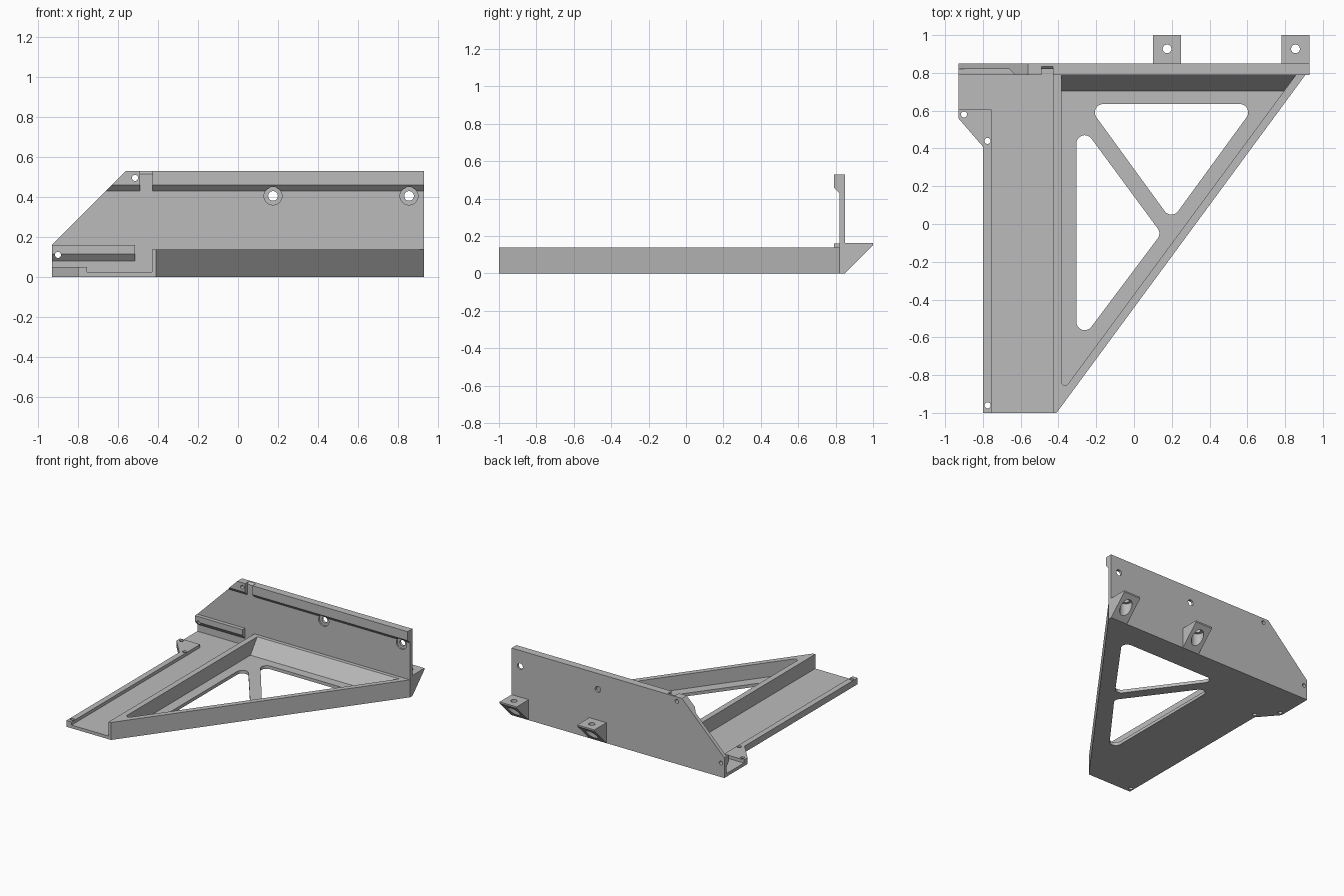
import bpy, bmesh, math
from mathutils import Vector

cube = bpy.data.objects.get("Cube")
if cube:
    bpy.data.objects.remove(cube, do_unlink=True)

grey = bpy.data.materials.new("plain grey")
grey.use_nodes = True
grey.diffuse_color = (0.5, 0.5, 0.5, 1)
grey.node_tree.nodes["Principled BSDF"].inputs["Base Color"].default_value = (0.5, 0.5, 0.5, 1)


def loft(name, start, end):
    """Solid between two matching loops of 3D points."""
    bm = bmesh.new()
    a = [bm.verts.new(p) for p in start]
    b = [bm.verts.new(p) for p in end]
    bm.faces.new(a)
    bm.faces.new(b)
    for i in range(len(a)):
        j = (i + 1) % len(a)
        bm.faces.new((a[i], a[j], b[j], b[i]))
    bmesh.ops.recalc_face_normals(bm, faces=bm.faces)
    mesh = bpy.data.meshes.new(name)
    bm.to_mesh(mesh)
    bm.free()
    mesh.materials.append(grey)
    ob = bpy.data.objects.new(name, mesh)
    bpy.context.collection.objects.link(ob)
    return ob


def prism(name, pts, low, high, axis="z"):
    """Extrude a 2D outline along an axis."""
    place = {"x": lambda p, t: (t, p[0], p[1]),
             "y": lambda p, t: (p[0], t, p[1]),
             "z": lambda p, t: (p[0], p[1], t)}[axis]
    return loft(name, [place(p, low) for p in pts], [place(p, high) for p in pts])


def circle(x, y, r, n=32):
    return [(x + r * math.cos(math.tau * i / n), y + r * math.sin(math.tau * i / n))
            for i in range(n)]


def rounded(pts, radii, steps=8):
    """Replace the corners of an outline with tangent arcs."""
    out = []
    for i, r in enumerate(radii):
        p = Vector(pts[i])
        u = (Vector(pts[i - 1]) - p).normalized()
        v = (Vector(pts[(i + 1) % len(pts)]) - p).normalized()
        if r == 0:
            out.append(tuple(p))
            continue
        half = u.angle(v) / 2
        mid = (u + v).normalized()
        centre = p + mid * r / math.sin(half)
        first = p + u * r / math.tan(half) - centre
        last = p + v * r / math.tan(half) - centre
        for k in range(steps + 1):
            t = k / steps
            sweep = math.pi - 2 * half
            d = (first * math.sin((1 - t) * sweep) + last * math.sin(t * sweep)) / math.sin(sweep)
            out.append(tuple(centre + d))
    return out


def cut(targets, cutters):
    """Subtract cutters from targets, then remove the cutters."""
    for ob in targets:
        for c in cutters:
            mod = ob.modifiers.new("cut", "BOOLEAN")
            mod.operation = "DIFFERENCE"
            mod.solver = "EXACT"
            mod.object = c
        bpy.context.view_layer.update()
        mesh = bpy.data.meshes.new_from_object(ob.evaluated_get(bpy.context.evaluated_depsgraph_get()))
        ob.modifiers.clear()
        ob.data = mesh
    for c in cutters:
        bpy.data.objects.remove(c, do_unlink=True)


# Channel floor with its raised outer flange
floor = prism("channel_floor", [(-0.8, -1), (-0.43, -1), (-0.43, 0.82), (-0.93, 0.82),
                                (-0.93, 0.56), (-0.8, 0.41)], 0, 0.025)
flange = prism("channel_flange", [(-0.8, -1), (-0.755, -1), (-0.755, 0.605), (-0.93, 0.605),
                                  (-0.93, 0.56), (-0.8, 0.41)], 0.025, 0.05)
cut([floor, flange], [prism("hole", circle(x, y, 0.016), -0.1, 0.2)
                      for x, y in ((-0.9, 0.58), (-0.775, 0.44), (-0.775, -0.96))])

# Triangular tray: walls, sloped back and two rounded windows
tray = prism("triangular_tray", [(-0.43, -1), (-0.41, -1), (0.93, 0.82), (-0.43, 0.82)], 0, 0.138)


def pocket_loop(y, z):
    x = 0.795 + (y - 0.705) / 1.356
    return [(px, py, z) for px, py in
            rounded([(-0.385, -0.895), (x, y), (-0.385, y)], (0.02, 0, 0))]


pocket = loft("pocket", pocket_loop(0.705, 0.025), pocket_loop(0.799, 0.15))
cut([tray], [pocket])
windows = [[(-0.25, 0.635), (0.647, 0.635), (0.198, 0.019)],
           [(-0.305, 0.56), (0.145, -0.05), (-0.305, -0.65)]]
cut([tray], [prism("window", rounded(w, (0.044,) * 3), -0.1, 0.1) for w in windows])

# Upright back plate with a slanted corner
plate = prism("back_plate", [(-0.93, 0), (0.93, 0), (0.93, 0.53), (-0.56, 0.53), (-0.93, 0.16)],
              0.82, 0.85, "y")
lip_profile = [(0.82, 0.43), (0.79, 0.46), (0.79, 0.53), (0.82, 0.53)]
top_lip = loft("top_lip", [(z - 1.09, y, z) for y, z in lip_profile],
               [(0.93, y, z) for y, z in lip_profile])
low_lip = prism("lower_lip", [(0.82, 0.08), (0.79, 0.115), (0.79, 0.16), (0.82, 0.16)],
                -0.93, -0.515, "x")

# Notch, screw holes and counterbores in the plate and lips
notch = prism("notch", [(0.78, 0.42), (0.82, 0.42), (0.82, 0.515), (0.84, 0.535), (0.78, 0.535)],
              -0.49, -0.428, "x")
holes = [prism("hole", circle(x, z, 0.015), 0.7, 0.9, "y") for x, z in ((-0.515, 0.495), (-0.9, 0.11))]
tab_centres = (0.175, 0.855)
for x in tab_centres:
    holes.append(prism("hole", circle(x, 0.405, 0.024), 0.7, 0.9, "y"))
    holes.append(prism("counterbore", circle(x, 0.405, 0.045), 0.7, 0.832, "y"))
cut([plate, top_lip, low_lip], [notch] + holes)

# Wedge-shaped mounting tabs behind the plate
for side, x in zip(("right", "left"), tab_centres):
    tab = prism(side + "_mounting_tab", [(0.85, 0), (1, 0.15), (1, 0.162), (0.85, 0.162)],
                x - 0.075, x + 0.075, "x")
    cut([tab], [prism("hole", circle(x, 0.927, 0.023), -0.1, 0.3),
                prism("counterbore", circle(x, 0.927, 0.045), -0.1, 0.135)])

# Smooth the round holes, keep flat edges sharp
for ob in bpy.context.collection.objects:
    ob.select_set(ob.type == "MESH")
bpy.context.view_layer.objects.active = plate
bpy.ops.object.shade_smooth_by_angle(angle=math.radians(25))
